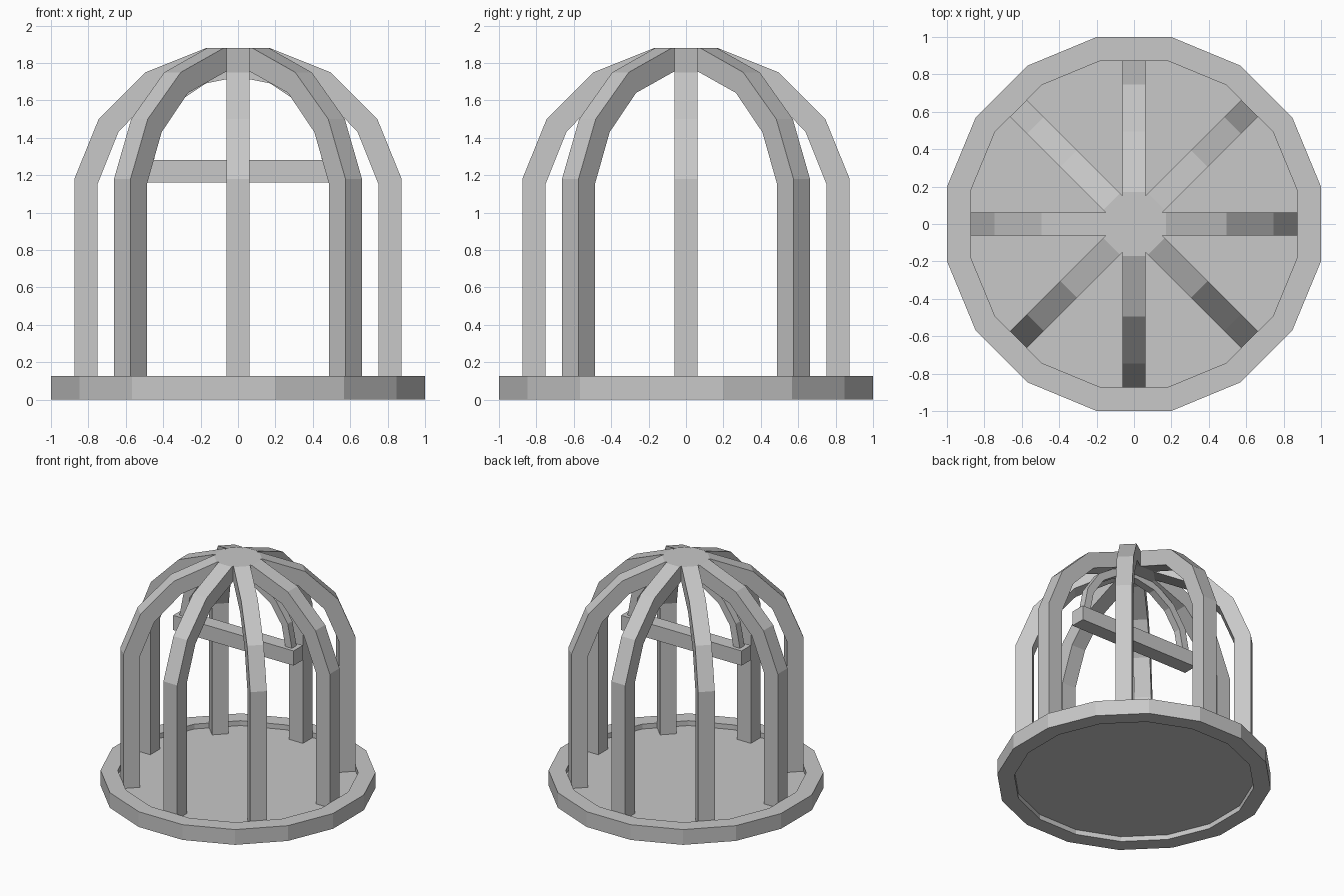
import bpy
import bmesh
from math import cos, sin, pi
from mathutils import Matrix

if "Cube" in bpy.data.objects:
    bpy.data.objects.remove(bpy.data.objects["Cube"], do_unlink=True)

grey = bpy.data.materials.new("plain_grey")
grey.use_nodes = True
grey.diffuse_color = (0.58, 0.58, 0.58, 1)
grey.node_tree.nodes["Principled BSDF"].inputs["Base Color"].default_value = (0.58, 0.58, 0.58, 1)


def finish(name, bm):
    bmesh.ops.recalc_face_normals(bm, faces=bm.faces)
    mesh = bpy.data.meshes.new(name)
    bm.to_mesh(mesh)
    bm.free()
    mesh.materials.append(grey)
    obj = bpy.data.objects.new(name, mesh)
    bpy.context.collection.objects.link(obj)
    return obj


def loft(bm, sections, closed):
    """Skin a row of four-cornered sections, capping the ends if open."""
    rows = [[bm.verts.new(p) for p in s] for s in sections]
    pairs = list(zip(rows, rows[1:]))
    if closed:
        pairs.append((rows[-1], rows[0]))
    else:
        bm.faces.new(rows[0])
        bm.faces.new(rows[-1])
    for a, b in pairs:
        for i in range(4):
            j = (i + 1) % 4
            bm.faces.new((a[i], a[j], b[j], b[i]))


def arch(name, outer, inner, half, angle=0):
    """Flat-sided arch in the xz plane, turned about z."""
    bm = bmesh.new()
    loft(bm, [[(o[0], -half, o[1]), (o[0], half, o[1]),
               (i[0], half, i[1]), (i[0], -half, i[1])]
              for o, i in zip(outer, inner)], False)
    bm.transform(Matrix.Rotation(angle, 4, "Z"))
    return finish(name, bm)


def mirrored(points):
    return points + [(-x, z) for x, z in reversed(points)]


SIDES = 16
flat = 1 / cos(pi / SIDES)      # apothem to corner radius
RIM = 0.125
FLOOR_LOW, FLOOR_TOP = 0.04, 0.085

# base rim
bm = bmesh.new()
sections = []
for k in range(SIDES):
    a = 2 * pi * (k + 0.5) / SIDES
    sections.append([(r * flat * cos(a), r * flat * sin(a), z)
                     for r, z in ((1, 0), (1, RIM), (0.875, RIM), (0.875, 0))])
loft(bm, sections, True)
finish("base_rim", bm)

# recessed floor
bm = bmesh.new()
bmesh.ops.create_cone(bm, cap_ends=True, segments=SIDES, radius1=0.875 * flat,
                      radius2=0.875 * flat, depth=FLOOR_TOP - FLOOR_LOW,
                      matrix=Matrix.Translation((0, 0, (FLOOR_LOW + FLOOR_TOP) / 2))
                      @ Matrix.Rotation(pi / SIDES, 4, "Z"))
finish("floor", bm)

# four full arches make the eight cage bars
outer = mirrored([(0.875, 0.06), (0.875, 1.18), (0.745, 1.5), (0.495, 1.75), (0.17, 1.88)])
inner = mirrored([(0.75, 0.06), (0.75, 1.155), (0.64, 1.43), (0.44, 1.64), (0.15, 1.755)])
for k in range(4):
    arch(f"cage_bars_{k + 1}", outer, inner, 0.0625, k * pi / 4)

# swing perch
bm = bmesh.new()
bmesh.ops.create_cube(bm, size=1, matrix=Matrix.Translation((0, 0, 1.22))
                      @ Matrix.Diagonal((1.09, 0.12, 0.12, 1)))
finish("swing_perch", bm)

# swing hoop
def half_circle(r):
    return [(r * cos(pi * k / 8), 1.275 + r * sin(pi * k / 8)) for k in range(9)]


arch("swing_hoop", half_circle(0.51), half_circle(0.45), 0.03)
